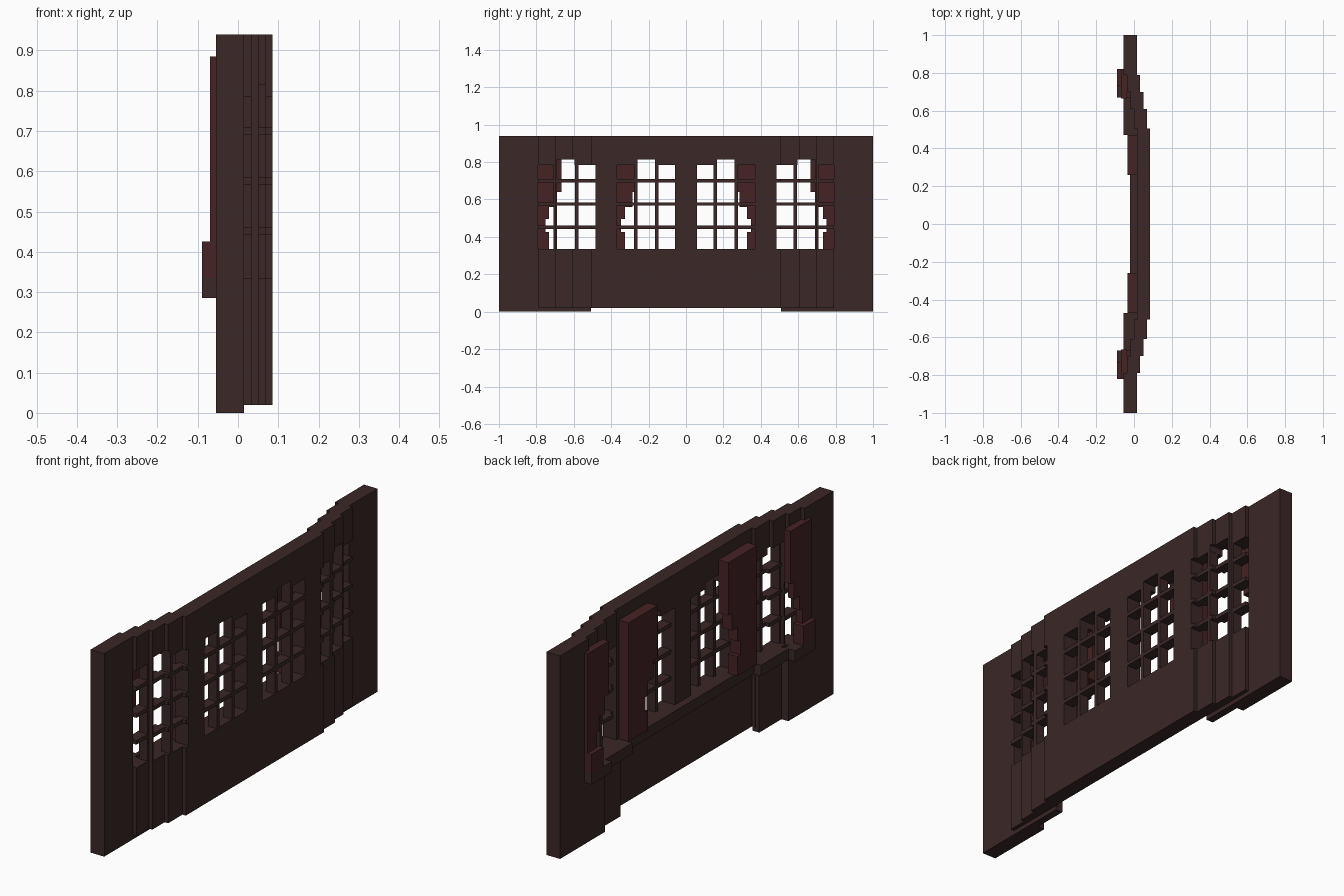
import bpy, bmesh

if "Cube" in bpy.data.objects:
    bpy.data.objects.remove(bpy.data.objects["Cube"])

def material(name, rgb):
    m = bpy.data.materials.new(name)
    m.diffuse_color = (*rgb, 1)
    m.use_nodes = True
    m.node_tree.nodes["Principled BSDF"].inputs["Base Color"].default_value = m.diffuse_color
    return m

WOOD = material("dark_wood", (0.043, 0.020, 0.020))
CLOTH = material("red_curtain", (0.061, 0.0165, 0.018))

# Stepped bow of the wall: (inner y, outer y, front-most x); each step is 0.07 thick
STEPS = [(0, 0.505, 0.086), (0.505, 0.61, 0.069), (0.61, 0.70, 0.051),
         (0.70, 0.79, 0.033), (0.79, 1.0, 0.015)]


def build(name, boxes, mat):
    """One object from boxes (x0, x1, y0, y1, z0, z1), mirrored across y = 0."""
    bm = bmesh.new()
    for x0, x1, y0, y1, z0, z1 in boxes:
        spans = [(-y1, y1)] if y0 == 0 else [(y0, y1), (-y1, -y0)]
        for a, b in spans:
            vs = bmesh.ops.create_cube(bm, size=1)["verts"]
            for v in vs:
                v.co = (x1 if v.co.x > 0 else x0,
                        b if v.co.y > 0 else a,
                        z1 if v.co.z > 0 else z0)
    me = bpy.data.meshes.new(name)
    bm.to_mesh(me)
    bm.free()
    me.materials.append(mat)
    ob = bpy.data.objects.new(name, me)
    bpy.context.collection.objects.link(ob)


def slab(y0, y1, z0, z1, depth=0.07):
    """Boxes that follow the stepped bow between y0 and y1."""
    out = []
    for a, b, x in STEPS:
        lo, hi = max(a, y0), min(b, y1)
        if hi - lo > 1e-4:
            out.append((x - depth, x, lo, hi, z0, z1))
    return out


# Bowed wall with four window openings
INNER, OUTER = (0.058, 0.368), (0.485, 0.79)
build("end_walls", [(-0.055, 0.015, 0.79, 1.0, 0, 0.94)], WOOD)
build("lower_wall", slab(0, 0.79, 0.02, 0.335), WOOD)
build("window_piers", slab(0, INNER[0], 0.335, 0.815)
      + slab(INNER[1], OUTER[0], 0.335, 0.815), WOOD)
build("upper_wall", slab(0, 0.79, 0.815, 0.94), WOOD)
build("window_heads", slab(INNER[0], 0.165, 0.785, 0.815) + slab(0.26, INNER[1], 0.785, 0.815)
      + slab(OUTER[0], 0.595, 0.785, 0.815) + slab(0.70, OUTER[1], 0.785, 0.815), WOOD)

# Footing behind the bow
build("footing", [(-0.055, 0.015, 0.67, 0.79, 0, 0.285),
                  (-0.02, 0.015, 0.507, 0.67, 0, 0.285)], WOOD)

# Stepped inner sill
build("window_sill", [(-0.02, 0.016, 0, 0.47, 0.285, 0.335),
                      (-0.055, 0.016, 0.47, 0.67, 0.285, 0.335),
                      (-0.09, -0.037, 0.67, 0.82, 0.285, 0.335)], WOOD)

# Lattice bars
rails, mullions = [], []
for y0, y1 in (INNER, OUTER):
    for z in (0.452, 0.576, 0.70):
        rails += slab(y0, y1, z - 0.009, z + 0.009, 0.05)
for y in (0.156, 0.269, 0.585, 0.70):
    mullions += slab(y - 0.009, y + 0.009, 0.335, 0.815, 0.045)
build("lattice_rails", rails, WOOD)
build("lattice_mullions", mullions, WOOD)

# Gathered curtains: (z0, z1, inset of the free edge, extra x depth)
FOLDS = [(0.64, 0.885, 0, 0), (0.56, 0.64, 0.027, 0), (0.495, 0.56, 0.067, 0),
         (0.425, 0.495, 0.087, 0), (0.335, 0.425, 0.067, 1)]
build("outer_curtains", [(-0.07 - 0.02 * k, -0.037, 0.665 + d, 0.82, z0, z1)
                         for z0, z1, d, k in FOLDS], CLOTH)
build("inner_curtains", [(-0.035, 0.015, 0.26 + d, 0.47, z0, z1)
                         for z0, z1, d, k in FOLDS], CLOTH)
